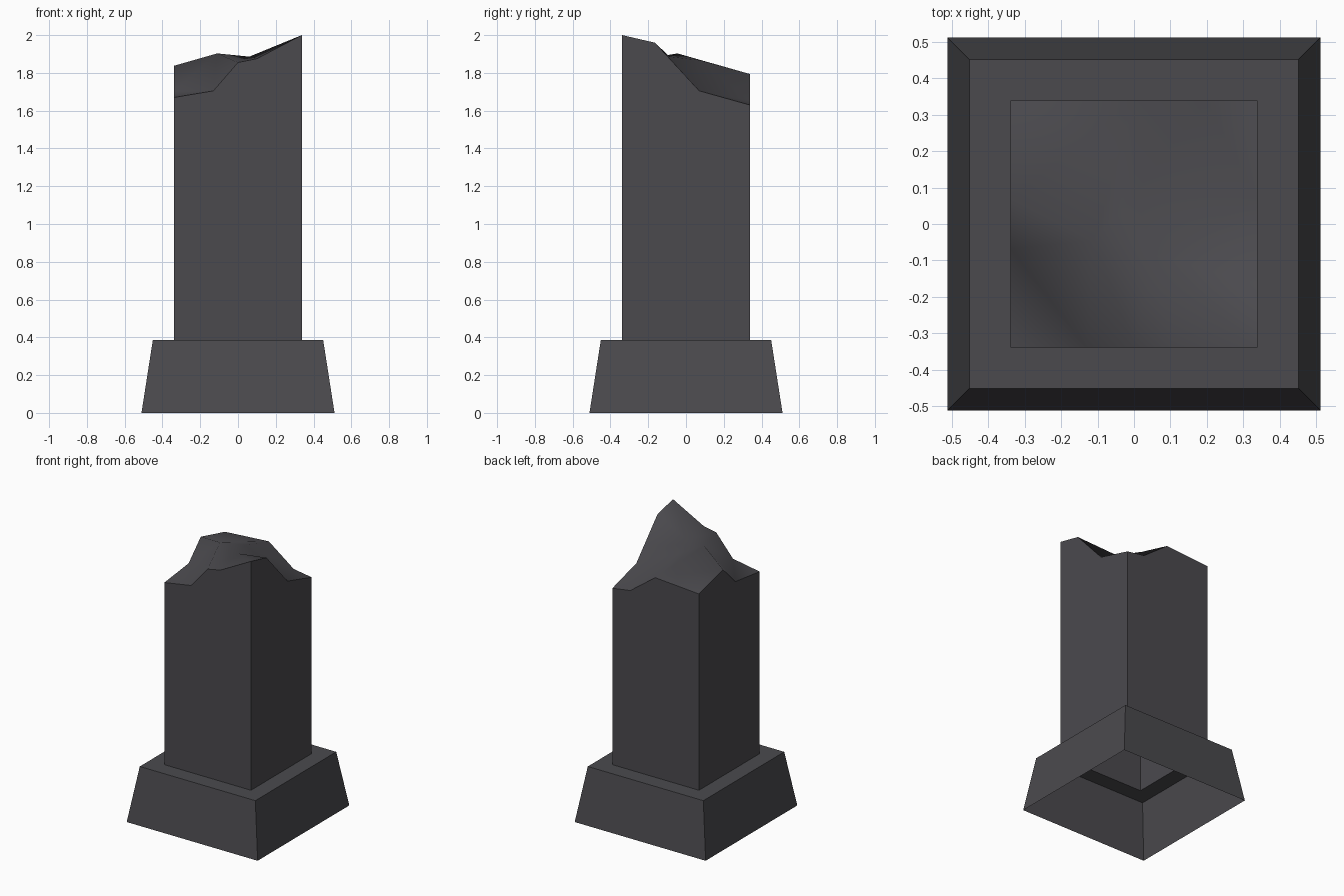
import bpy

if "Cube" in bpy.data.objects:
    bpy.data.objects.remove(bpy.data.objects["Cube"])

stone = bpy.data.materials.new("dark_stone")
stone.diffuse_color = (0.07, 0.068, 0.076, 1)
stone.use_nodes = True
stone.node_tree.nodes["Principled BSDF"].inputs["Base Color"].default_value = stone.diffuse_color

H = 0.338      # shaft half width
LEDGE = 0.385  # top of the plinth


def add_mesh(name, verts, faces, smooth=False):
    me = bpy.data.meshes.new(name)
    me.from_pydata(verts, [], faces)
    me.materials.append(stone)
    for p in me.polygons:
        p.use_smooth = smooth
    ob = bpy.data.objects.new(name, me)
    bpy.context.collection.objects.link(ob)
    return ob


def square(h, z):
    return [(-h, -h, z), (h, -h, z), (h, h, z), (-h, h, z)]


# Plinth: tapered walls and a ledge, open underneath
verts = square(0.511, 0) + square(0.451, LEDGE) + square(H, LEDGE)
faces = [(r + i, r + (i + 1) % 4, r + 4 + (i + 1) % 4, r + 4 + i)
         for r in (0, 4) for i in range(4)]
add_mesh("plinth", verts, faces)

# Broken rim, counter-clockwise, starting at the front left corner
rim = [(-H, -H, 1.67), (-0.13, -H, 1.705), (0, -H, 1.855), (0.1, -H, 1.875),
       (H, -H, 2.0), (H, -0.165, 1.96), (H, 0.07, 1.705),
       (H, H, 1.63), (0.198, H, 1.651), (0.004, H, 1.794),
       (-H, H, 1.77), (-H, 0.068, 1.838), (-H, -0.068, 1.702)]

# Shaft: one flat polygon per side, following the rim
corners = [0, 4, 7, 10, 13]
n = len(rim)
sides = []
for i in range(4):
    top = [k % n for k in range(corners[i + 1], corners[i] - 1, -1)]
    sides.append([n + i, n + (i + 1) % 4] + top)
add_mesh("shaft", rim + square(H, LEDGE), sides)

# Broken top: rim joined to three inner high points
P, Q, R = n, n + 1, n + 2
inner = [(-0.11, -0.045, 1.903), (0.06, -0.087, 1.886), (0, 0.08, 1.866)]
tris = [(0, 1, 12), (12, 1, P), (11, 12, P), (1, 2, P), (2, Q, P), (2, 3, Q),
        (3, 4, Q), (4, 5, Q), (5, 6, Q), (6, R, Q), (6, 8, R), (6, 7, 8),
        (8, 9, R), (9, P, R), (P, Q, R), (9, 11, P), (9, 10, 11)]
add_mesh("broken_top", rim + inner, tris, smooth=True)
